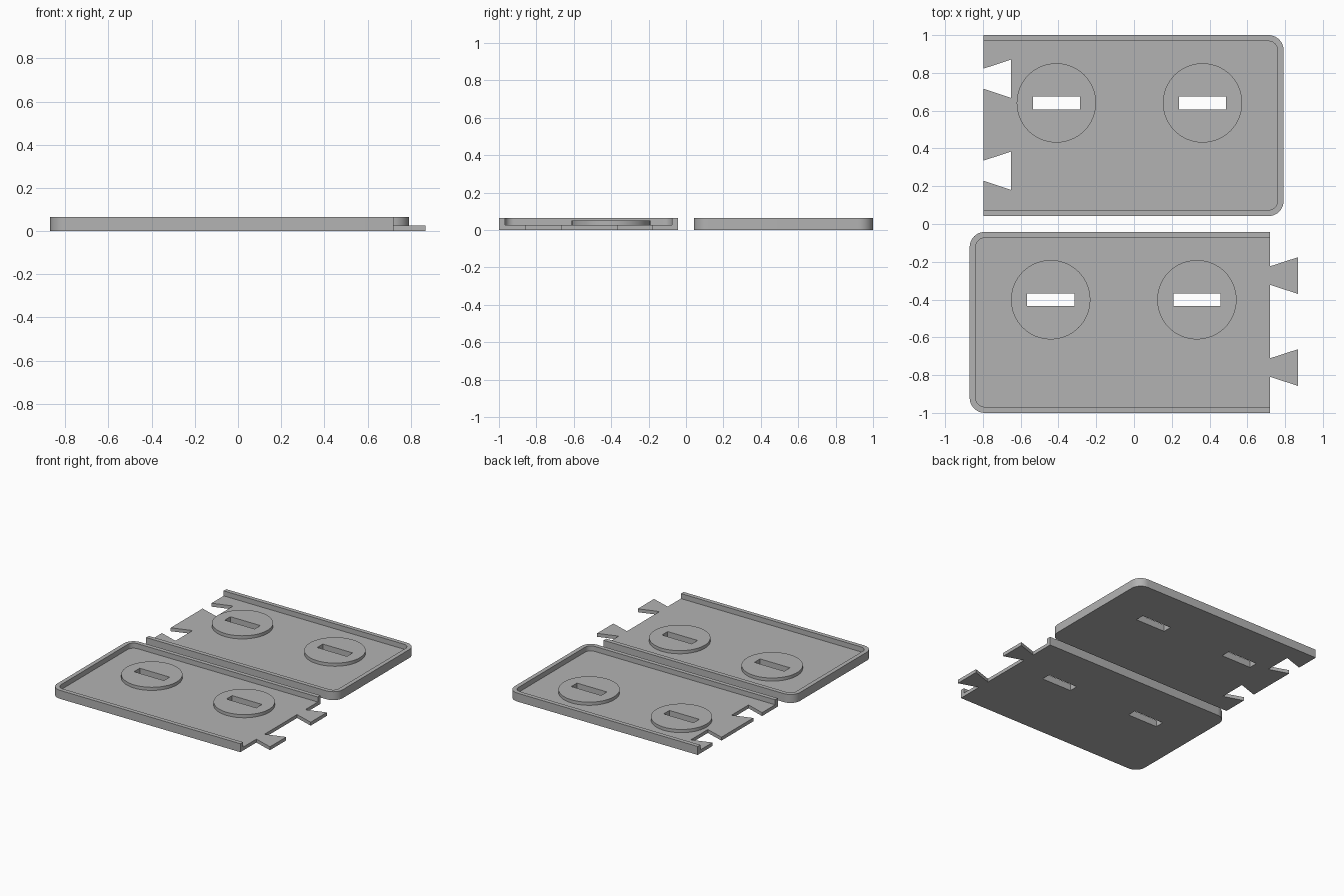
import bpy
import bmesh
from math import cos, sin, pi, radians

if "Cube" in bpy.data.objects:
    bpy.data.objects.remove(bpy.data.objects["Cube"], do_unlink=True)

LENGTH, HALF = 1.59, 0.479            # plate length and half width
FLOOR, DISC, RIM = 0.026, 0.05, 0.064   # top heights
WALL, RADIUS = 0.032, 0.08
DISC_R, SLOT_X, SLOT_Y = 0.21, 0.125, 0.034
DISC_U, DISC_V = (0.387, 1.161), 0.12
KEY_V, KEY_DEPTH = (0.248, -0.239), 0.148

grey = bpy.data.materials.new("light grey plastic")
grey.use_nodes = True
COLOUR = (0.45, 0.45, 0.45, 1)
grey.diffuse_color = COLOUR
grey.node_tree.nodes["Principled BSDF"].inputs["Base Color"].default_value = COLOUR


def arc(cx, cy, r, start, end, steps):
    angles = [radians(start + (end - start) * i / steps) for i in range(steps + 1)]
    return [(cx + r * cos(a), cy + r * sin(a)) for a in angles]


def rounded_end(inset):
    """Open path along one long side, round the end and back."""
    r = RADIUS - inset
    cx, cy = LENGTH - RADIUS, HALF - RADIUS
    return ([(0, inset - HALF)] + arc(cx, -cy, r, -90, 0, 10)
            + arc(cx, cy, r, 0, 90, 10) + [(0, HALF - inset)])


def slot(u):
    return [(u + a * SLOT_X, DISC_V + b * SLOT_Y)
            for a, b in ((-1, -1), (1, -1), (1, 1), (-1, 1))]


def extrude_outline(name, loops, bottom, top, place):
    """Fill an outline (later loops are holes) and give it thickness."""
    curve = bpy.data.curves.new(name, "CURVE")
    curve.dimensions = "2D"
    curve.fill_mode = "BOTH"
    curve.extrude = (top - bottom) / 2
    for loop in loops:
        spline = curve.splines.new("POLY")
        spline.points.add(len(loop) - 1)
        for point, (u, v) in zip(spline.points, loop):
            x, y = place(u, v)
            point.co = (x, y, 0, 1)
        spline.use_cyclic_u = True
    helper = bpy.data.objects.new(name + " outline", curve)
    bpy.context.collection.objects.link(helper)
    graph = bpy.context.evaluated_depsgraph_get()
    mesh = bpy.data.meshes.new_from_object(helper.evaluated_get(graph))
    bpy.data.objects.remove(helper, do_unlink=True)
    bm = bmesh.new()
    bm.from_mesh(mesh)
    bmesh.ops.remove_doubles(bm, verts=bm.verts, dist=0.0001)
    bmesh.ops.translate(bm, verts=bm.verts, vec=(0, 0, (top + bottom) / 2))
    bmesh.ops.recalc_face_normals(bm, faces=bm.faces)
    bm.to_mesh(mesh)
    bm.free()
    mesh.materials.clear()
    mesh.materials.append(grey)
    obj = bpy.data.objects.new(name, mesh)
    bpy.context.collection.objects.link(obj)
    bpy.ops.object.select_all(action="DESELECT")
    obj.select_set(True)
    bpy.context.view_layer.objects.active = obj
    bpy.ops.object.shade_smooth_by_angle(angle=radians(30))


def plate(name, x0, y0, side, depth, neck, tip):
    def place(u, v):
        return x0 + side * u, y0 + v

    # Floor with dovetail tabs or sockets on the open end
    outline = rounded_end(0)
    for k in KEY_V:
        outline += [(0, k + neck), (depth, k + tip), (depth, k - tip), (0, k - neck)]
    extrude_outline(name + "_floor", [outline] + [slot(u) for u in DISC_U], 0, FLOOR, place)

    # Raised rim on three sides
    rim = rounded_end(0) + rounded_end(WALL)[::-1]
    extrude_outline(name + "_rim", [rim], FLOOR, RIM, place)

    # Slotted bosses
    for u, label in zip(DISC_U, ("inner", "outer")):
        circle = arc(u, DISC_V, DISC_R, 0, 360, 64)[:-1]
        extrude_outline(f"{name}_{label}_disc", [circle, slot(u)], FLOOR, DISC, place)


plate("front_plate", 0.72, -0.521, -1, -KEY_DEPTH, 0.049, 0.097)
plate("back_plate", -0.798, 0.521, 1, KEY_DEPTH, 0.053, 0.102)
